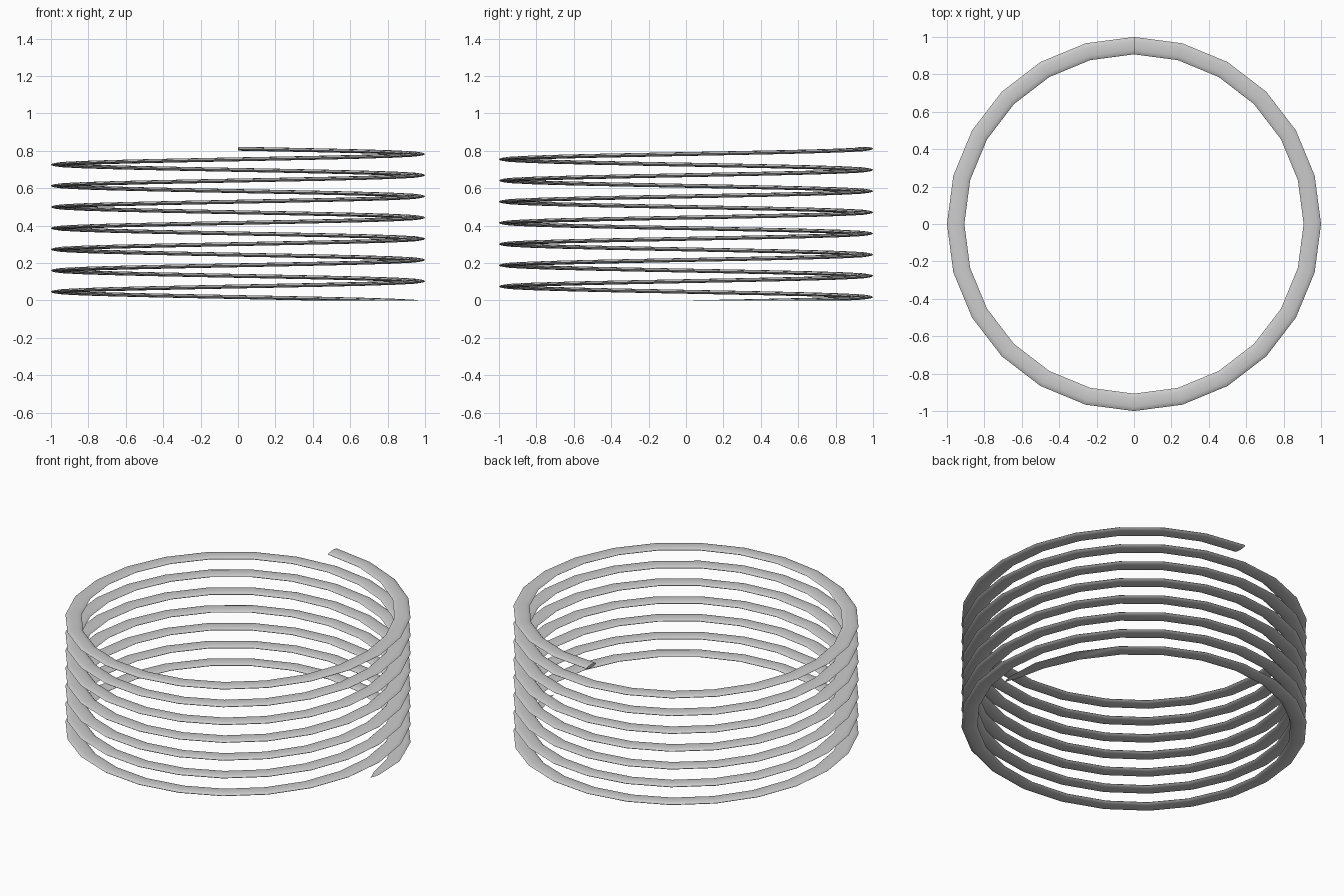
import bpy
import bmesh
from math import cos, sin, pi, radians

cube = bpy.data.objects.get("Cube")
if cube:
    bpy.data.objects.remove(cube, do_unlink=True)

SEGMENTS = 24          # straight pieces per turn
SIDES = 12             # sides of the flattened wire section
STEPS = 7 * SEGMENTS + 9
PITCH = 0.1133
RADIUS, HALF_WIDTH, HALF_HEIGHT = 0.9535, 0.0465, 0.0105
TOP_Z = 0.8115

# Plain grey metal
grey = bpy.data.materials.new("grey metal")
grey.use_nodes = True
colour = (0.6, 0.6, 0.6, 1.0)
grey.diffuse_color = colour
grey.node_tree.nodes["Principled BSDF"].inputs["Base Color"].default_value = colour


def section(bm, step):
    """One flattened oval wire section, wound down clockwise from the back."""
    turn = 2 * pi * step / SEGMENTS
    ring = []
    for i in range(SIDES):
        a = 2 * pi * i / SIDES
        r = RADIUS + HALF_WIDTH * cos(a)
        z = TOP_Z - PITCH * step / SEGMENTS + HALF_HEIGHT * sin(a)
        ring.append(bm.verts.new((r * sin(turn), r * cos(turn), z)))
    return ring


# Coil wire: sweep the section down the helix
bm = bmesh.new()
rings = [section(bm, s) for s in range(STEPS + 1)]
for upper, lower in zip(rings, rings[1:]):
    for i in range(SIDES):
        j = (i + 1) % SIDES
        bm.faces.new((upper[i], upper[j], lower[j], lower[i]))
bm.faces.new(rings[0])
bm.faces.new(rings[-1])

# Ground the lower end flat so the coil rests on the floor
cut = bmesh.ops.bisect_plane(
    bm, geom=bm.verts[:] + bm.edges[:] + bm.faces[:],
    plane_co=(0, 0, 0), plane_no=(0, 0, 1), clear_inner=True)
open_edges = [e for e in bm.edges if e.is_boundary]
bmesh.ops.holes_fill(bm, edges=open_edges, sides=0)
bmesh.ops.recalc_face_normals(bm, faces=bm.faces[:])

mesh = bpy.data.meshes.new("coil_spring")
bm.to_mesh(mesh)
bm.free()
mesh.materials.append(grey)
coil = bpy.data.objects.new("coil_spring", mesh)
bpy.context.collection.objects.link(coil)

# Smooth wire with crisp ends
bpy.ops.object.select_all(action='DESELECT')
coil.select_set(True)
bpy.context.view_layer.objects.active = coil
bpy.ops.object.shade_smooth_by_angle(angle=radians(50))
